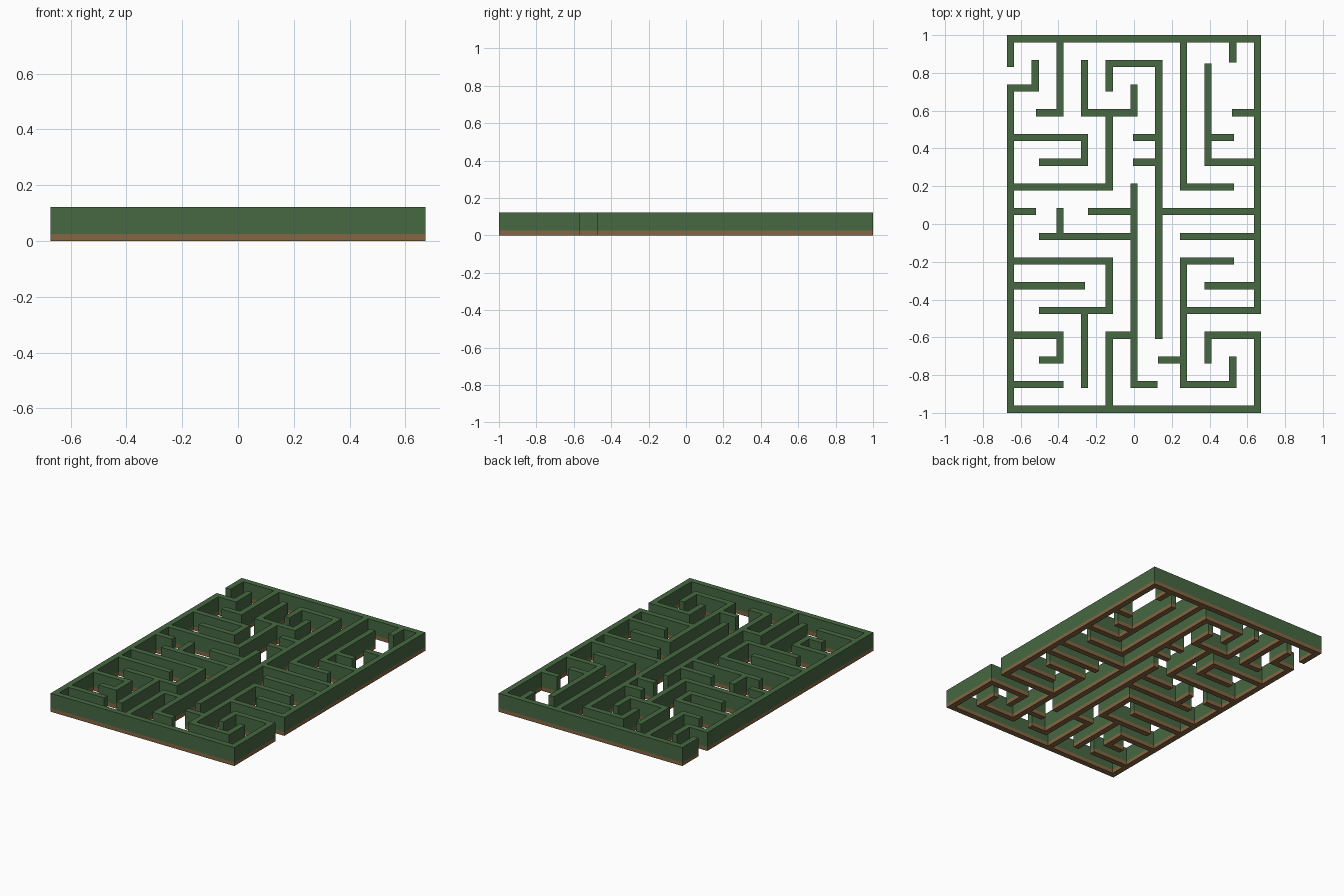
import bpy, bmesh

if "Cube" in bpy.data.objects:
    bpy.data.objects.remove(bpy.data.objects["Cube"])

PITCH, HALF = 0.1308, 0.019          # grid spacing, half wall thickness
X_EDGE, Y_EDGE = 5 * PITCH + HALF, 7.5 * PITCH + HALF
SOIL_TOP, HEDGE_TOP = 0.025, 0.122

def col(c): return (c - 5) * PITCH
def row(r): return (7.5 - r) * PITCH

# walls running along x: row -> x spans
across = {
    0: [(-.67, .67)],
    1: [(-.15, .15)],
    2: [(-.67, -.505)],
    3: [(-.52, -.375), (-.28, .018), (.52, .67)],
    4: [(-.67, -.243), (-.005, .15), (.37, .53)],
    5: [(-.515, -.243), (-.005, .15), (.37, .67)],
    6: [(-.67, -.11), (.24, .53)],
    7: [(-.67, -.518), (-.243, .018), (.11, .67)],
    8: [(-.515, .018), (.24, .67)],
    9: [(-.67, -.11), (.24, .53)],
    10: [(-.67, -.26), (.37, .67)],
    11: [(-.51, -.11), (.24, .67)],
    12: [(-.67, -.375), (-.15, .018), (.37, .67)],
    13: [(-.51, -.375), (.127, .28)],
    14: [(-.67, -.375), (-.02, .125), (.24, .54)],
    15: [(-.67, .67)],
}
# walls running along y: column -> y spans; the gaps in 0 and 10 are the openings
along = {
    0: [(.83, 1), (-1, .745)],
    1: [(.705, .87)],
    2: [(.575, 1), (-.08, .085), (-.735, -.565)],
    3: [(.575, .87), (.315, .48), (-.87, -.435)],
    4: [(.705, .87), (.18, .61), (-.47, -.175), (-1, -.565)],
    5: [(.575, .73), (-.87, .21)],
    6: [(-.60, .87)],
    7: [(.18, 1), (-.87, -.175)],
    8: [(.315, .85), (-.735, -.565)],
    9: [(.855, 1), (-.87, -.70)],
    10: [(-.48, 1), (-1, -.565)],
}

# snap wall ends onto the sides of crossing walls
x_sides = [col(c) + s * HALF for c in range(11) for s in (-1, 1)]
y_sides = [row(r) + s * HALF for r in range(16) for s in (-1, 1)]

def snap(v, sides):
    near = min(sides, key=lambda s: abs(s - v))
    return round(near if abs(near - v) < 0.012 else v, 4)

rects = []
for r, spans in across.items():
    for a, b in spans:
        rects.append((snap(a, x_sides), snap(b, x_sides),
                      round(row(r) - HALF, 4), round(row(r) + HALF, 4)))
for c, spans in along.items():
    for a, b in spans:
        rects.append((round(col(c) - HALF, 4), round(col(c) + HALF, 4),
                      snap(a, y_sides), snap(b, y_sides)))

# merged wall plan: cells between all distinct wall edges
xs = sorted({v for q in rects for v in q[:2]})
ys = sorted({v for q in rects for v in q[2:]})
xi = {v: i for i, v in enumerate(xs)}
yi = {v: i for i, v in enumerate(ys)}
plan = {(i, j) for x0, x1, y0, y1 in rects
        for i in range(xi[x0], xi[x1]) for j in range(yi[y0], yi[y1])}

def material(name, rgb):
    m = bpy.data.materials.new(name)
    m.diffuse_color = (*rgb, 1)
    m.use_nodes = True
    m.node_tree.nodes["Principled BSDF"].inputs["Base Color"].default_value = m.diffuse_color
    return m

def wall_layer(name, z0, z1, mat, cap_top):
    """Extrude the plan between two heights, capping only the visible end."""
    bm = bmesh.new()
    def quad(pts):
        bm.faces.new([bm.verts.new(p) for p in pts])
    for i, j in plan:
        x0, x1, y0, y1 = xs[i], xs[i + 1], ys[j], ys[j + 1]
        corners = [(x0, y0), (x1, y0), (x1, y1), (x0, y1)]
        if cap_top:
            quad([(x, y, z1) for x, y in corners])
        else:
            quad([(x, y, z0) for x, y in reversed(corners)])
        for k, (di, dj) in enumerate([(0, -1), (1, 0), (0, 1), (-1, 0)]):
            if (i + di, j + dj) not in plan:
                a, b = corners[k], corners[(k + 1) % 4]
                quad([(*a, z0), (*b, z0), (*b, z1), (*a, z1)])
    bmesh.ops.remove_doubles(bm, verts=bm.verts[:], dist=1e-5)
    me = bpy.data.meshes.new(name)
    bm.to_mesh(me)
    bm.free()
    me.materials.append(mat)
    ob = bpy.data.objects.new(name, me)
    bpy.context.collection.objects.link(ob)
    return ob

# soil strip under the walls, hedge on top of it
wall_layer("soil_base", 0, SOIL_TOP, material("soil brown", (.235, .13, .054)), False)
wall_layer("hedge_walls", SOIL_TOP, HEDGE_TOP, material("hedge green", (.062, .138, .054)), True)
